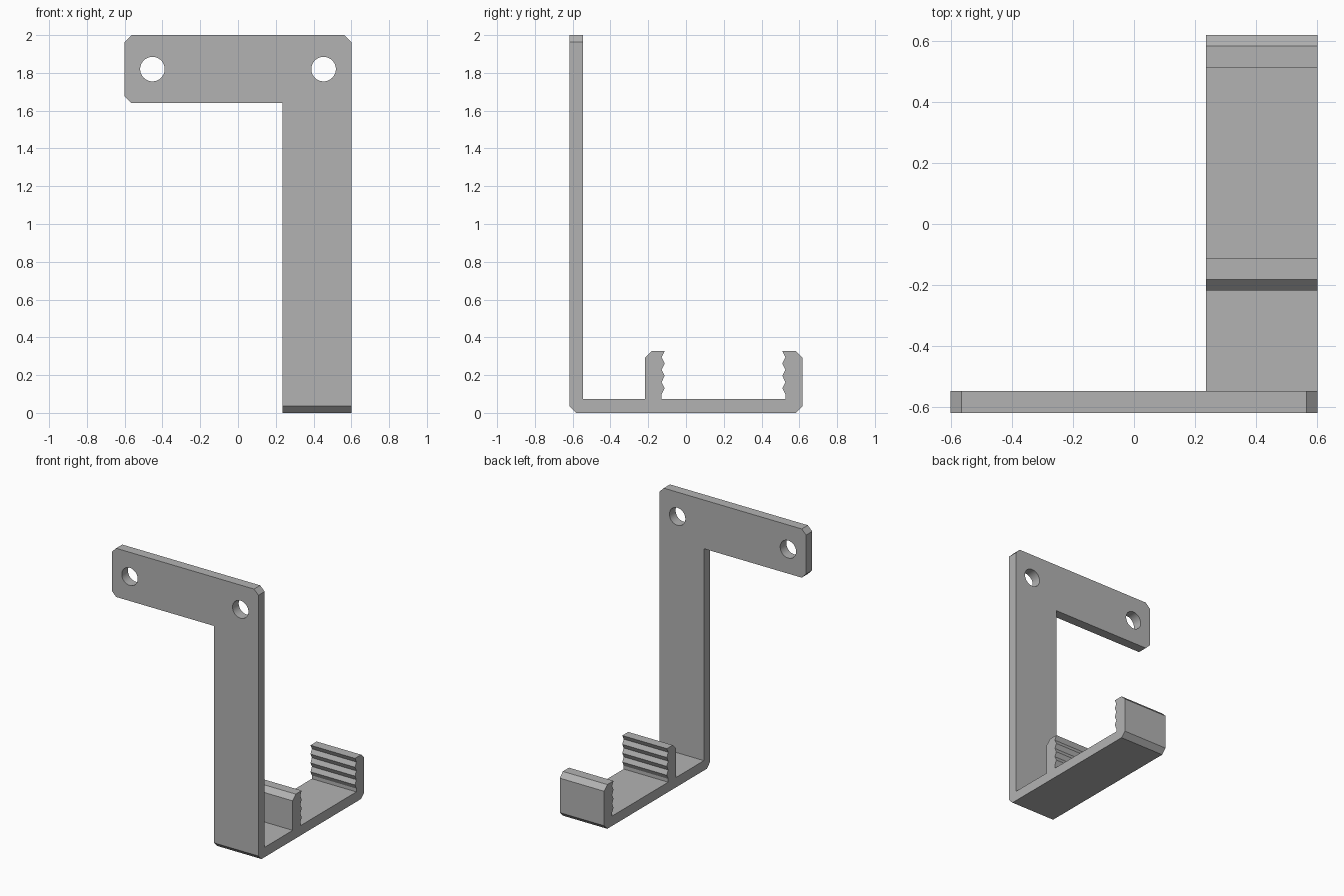
import bpy
import bmesh
import math
from mathutils import Matrix, Vector

cube = bpy.data.objects.get("Cube")
if cube:
    bpy.data.objects.remove(cube, do_unlink=True)

grey = bpy.data.materials.new("plain grey")
grey.use_nodes = True
colour = (0.45, 0.45, 0.45, 1)
grey.diffuse_color = colour
grey.node_tree.nodes["Principled BSDF"].inputs["Base Color"].default_value = colour


def make_object(name, bm):
    bmesh.ops.recalc_face_normals(bm, faces=bm.faces)
    mesh = bpy.data.meshes.new(name)
    bm.to_mesh(mesh)
    bm.free()
    mesh.materials.append(grey)
    obj = bpy.data.objects.new(name, mesh)
    bpy.context.collection.objects.link(obj)
    return obj


def prism(name, points, sweep):
    """Closed outline swept along a vector."""
    bm = bmesh.new()
    face = bm.faces.new([bm.verts.new(p) for p in points])
    swept = bmesh.ops.extrude_face_region(bm, geom=[face], use_keep_orig=True)
    verts = [g for g in swept["geom"] if isinstance(g, bmesh.types.BMVert)]
    bmesh.ops.translate(bm, verts=verts, vec=Vector(sweep))
    return make_object(name, bm)


# Shared dimensions
half_w, leg_x = 0.6, 0.236
back, wall = 0.618, 0.546
floor, jaw_top, c = 0.073, 0.327, 0.036
pitch, depth = 0.0655, 0.016


def grip(y, direction):
    """Serrated jaw face, from the top down to the floor."""
    pts = []
    for i in range(4):
        z = jaw_top - i * pitch
        pts += [(y, z), (y - direction * depth, z - pitch / 2)]
    return pts + [(y - direction * depth, floor)]


# Side profile: tall wall, floor and two serrated jaws
side = [(-back, 2.1), (-back, c), (-back + c, 0), (back - c, 0), (back, c),
        (back, jaw_top - c), (back - c, jaw_top)]
side += grip(0.51, -1)
side += list(reversed(grip(-0.113, 1)))
side += [(-0.218 + c, jaw_top), (-0.218, jaw_top - c), (-0.218, floor),
         (-wall, floor), (-wall, 2.1)]
bracket = prism("hook_bracket", [(-0.7, y, z) for y, z in side], (1.4, 0, 0))

# Front outline: mounting arm with clipped corners above a narrow leg
low = 1.64
front = [(leg_x, -0.1), (half_w, -0.1), (half_w, 2 - c), (half_w - c, 2),
         (c - half_w, 2), (-half_w, 2 - c), (-half_w, low + c),
         (c - half_w, low), (leg_x, low)]
helpers = [(prism("outline_cutter", [(x, -1, z) for x, z in front], (0, 2, 0)),
            "INTERSECT")]

# Screw holes
for sign, label in ((1, "left"), (-1, "right")):
    bm = bmesh.new()
    place = Matrix.Translation((sign * 0.453, -0.58, 1.82)) @ Matrix.Rotation(math.pi / 2, 4, "X")
    bmesh.ops.create_cone(bm, cap_ends=True, segments=48, radius1=0.065,
                          radius2=0.065, depth=0.4, matrix=place)
    helpers.append((make_object(label + "_hole_cutter", bm), "DIFFERENCE"))

for helper, operation in helpers:
    helper.hide_render = True
    mod = bracket.modifiers.new(helper.name, "BOOLEAN")
    mod.operation = operation
    mod.solver = "EXACT"
    mod.object = helper

# Bake the cuts and remove the helpers
bpy.context.view_layer.update()
graph = bpy.context.evaluated_depsgraph_get()
result = bpy.data.meshes.new_from_object(bracket.evaluated_get(graph))
bracket.modifiers.clear()
bracket.data = result
for helper, _ in helpers:
    bpy.data.objects.remove(helper, do_unlink=True)

bpy.ops.object.select_all(action="DESELECT")
bracket.select_set(True)
bpy.context.view_layer.objects.active = bracket
bpy.ops.object.shade_smooth_by_angle(angle=math.radians(20))
